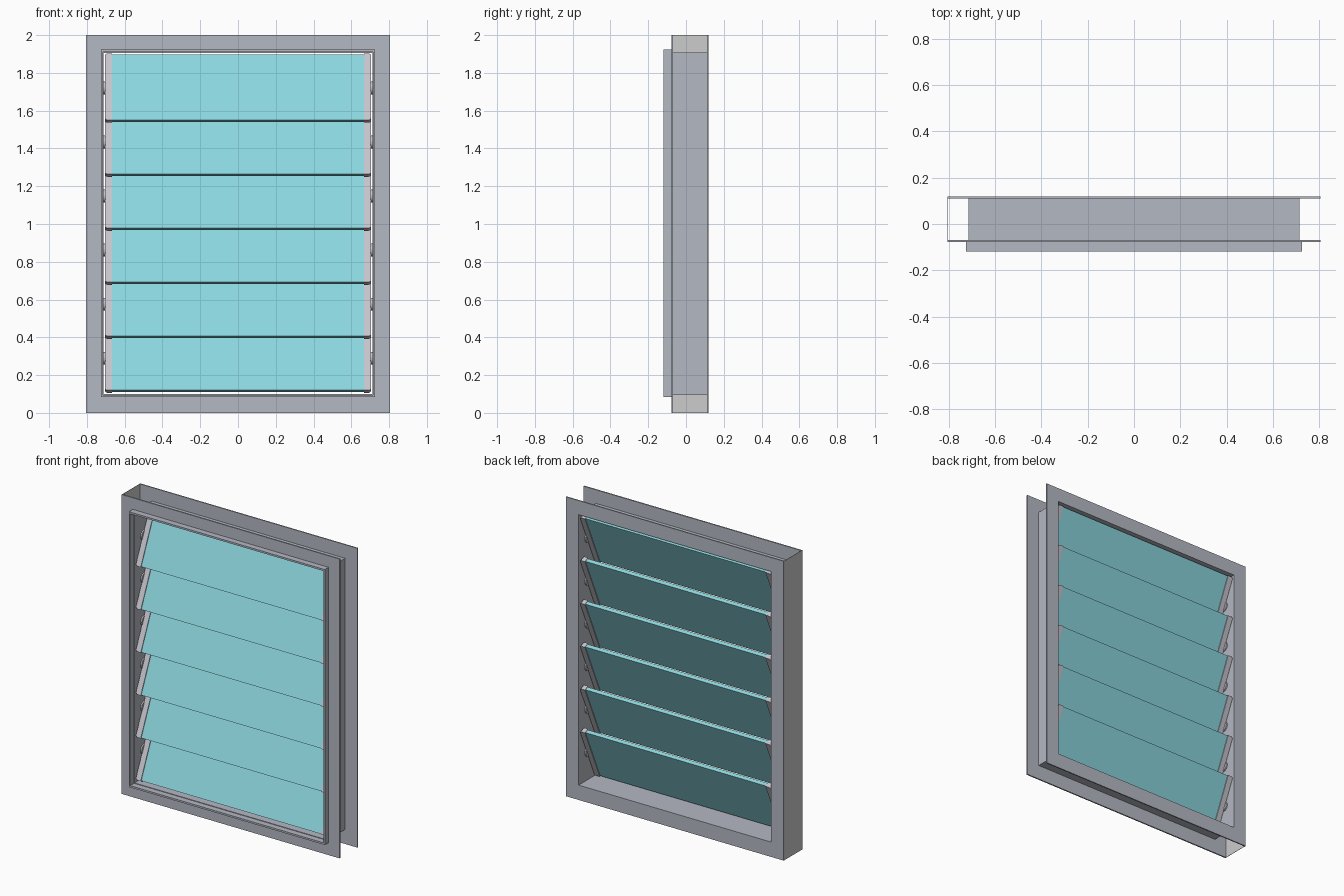
import bpy, bmesh, math
from mathutils import Matrix

if "Cube" in bpy.data.objects:
    bpy.data.objects.remove(bpy.data.objects["Cube"])


def lin(v):
    v /= 255
    return v / 12.92 if v <= 0.04045 else ((v + 0.055) / 1.055) ** 2.4


def material(name, r, g, b):
    m = bpy.data.materials.new(name)
    m.diffuse_color = (lin(r), lin(g), lin(b), 1)
    m.use_nodes = True
    m.node_tree.nodes["Principled BSDF"].inputs["Base Color"].default_value = m.diffuse_color
    return m


FRAME = material("frame grey", 180, 184, 194)
PLATE = material("neutral grey", 204, 204, 204)
GLASS = material("aqua glass", 140, 214, 222)
CLIP = material("clip grey", 198, 197, 205)


def finish(name, bm, mat):
    bmesh.ops.recalc_face_normals(bm, faces=bm.faces)
    me = bpy.data.meshes.new(name)
    bm.to_mesh(me)
    bm.free()
    me.materials.append(mat)
    ob = bpy.data.objects.new(name, me)
    bpy.context.collection.objects.link(ob)
    return ob


def box(bm, size):
    return bmesh.ops.create_cube(bm, size=1, matrix=Matrix.Diagonal((*size, 1)))


def ring(name, y0, y1, outer, inner, mat):
    """Rectangular ring; outer and inner are (half width, bottom z, top z)."""
    bm = bmesh.new()
    loops = []
    for (w, b, t), y in ((outer, y0), (outer, y1), (inner, y1), (inner, y0)):
        loops.append([bm.verts.new((x, y, z))
                      for x, z in ((-w, b), (w, b), (w, t), (-w, t))])
    for k in range(4):
        a, c = loops[k], loops[(k + 1) % 4]
        for i in range(4):
            j = (i + 1) % 4
            bm.faces.new((a[i], a[j], c[j], c[i]))
    return finish(name, bm, mat)


# Frame: two flanges, the web between them, and the projecting front rim
OPEN = (0.711, 0.099, 1.906)
ring("front_flange", -0.078, -0.069, (0.805, 0, 2), OPEN, FRAME)
ring("back_flange", 0.110, 0.118, (0.805, 0, 2), OPEN, FRAME)
ring("frame_web", -0.069, 0.110, (0.714, 0.096, 1.909), OPEN, FRAME)
ring("front_rim", -0.118, -0.078, (0.724, 0.083, 1.923), (0.714, 0.095, 1.911), FRAME)

# Plate closing the left side of the channel
bm = bmesh.new()
box(bm, (0.002, 0.179, 2))
bm.transform(Matrix.Translation((-0.804, 0.0205, 1)))
finish("left_end_plate", bm, PLATE)

# Louvres: tilted glass slats with a clip and pivot at each end
TILT = Matrix.Rotation(math.radians(-24), 4, 'X')
PITCH, LENGTH = 0.286, 0.38
for n in range(6):
    place = Matrix.Translation((0, 0.02, 0.2895 + n * PITCH))

    bm = bmesh.new()
    box(bm, (1.37, 0.025, LENGTH))
    bm.transform(place @ TILT)
    finish(f"glass_slat_{n + 1}", bm, GLASS)

    for side, label in ((-1, "left"), (1, "right")):
        # Clip with rounded outer corners
        bm = bmesh.new()
        box(bm, (0.038, 0.035, LENGTH + 0.006))
        corners = [e for e in bm.edges
                   if all(v.co.x * side > 0 for v in e.verts)
                   and abs(e.verts[0].co.y - e.verts[1].co.y) > 0.01]
        bmesh.ops.bevel(bm, geom=corners, offset=0.015, segments=4,
                        profile=0.5, affect='EDGES')
        bm.transform(place @ Matrix.Translation((side * 0.686, 0, 0)) @ TILT)
        finish(f"{label}_clip_{n + 1}", bm, CLIP)

        # Pivot disc between clip and web
        bm = bmesh.new()
        bmesh.ops.create_cone(bm, cap_ends=True, segments=24, radius1=0.034,
                              radius2=0.034, depth=0.010)
        bm.transform(place @ Matrix.Translation((side * 0.707, 0, 0))
                     @ Matrix.Rotation(math.pi / 2, 4, 'Y'))
        finish(f"{label}_pivot_{n + 1}", bm, CLIP)
